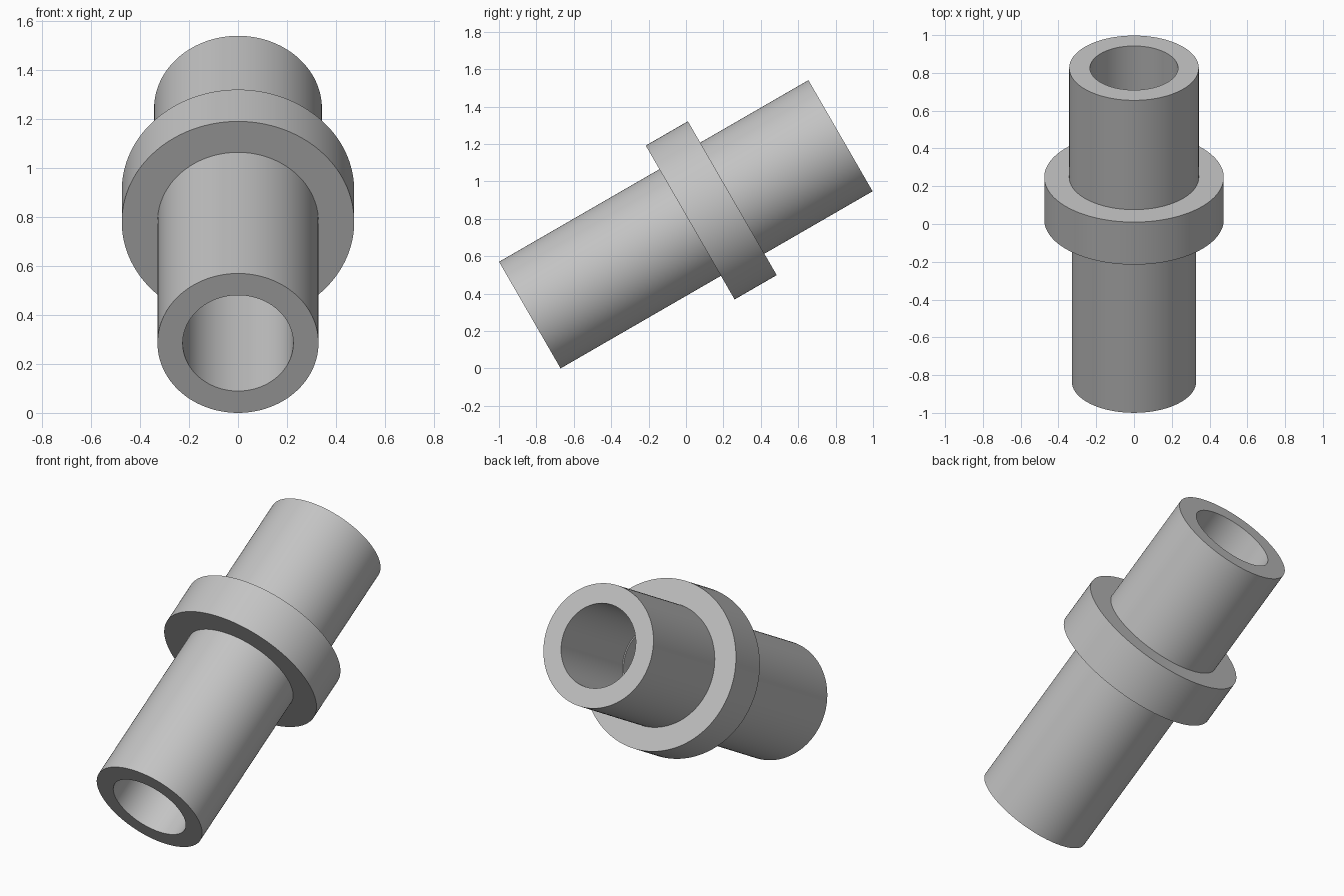
import bpy
import bmesh
import math
from mathutils import Matrix, Vector

if "Cube" in bpy.data.objects:
    bpy.data.objects.remove(bpy.data.objects["Cube"], do_unlink=True)

SEGMENTS = 128
FLANGE_START, FLANGE_END, LENGTH = 0.99, 1.25, 1.918

# Plain grey material
grey = bpy.data.materials.new("plain grey")
grey.use_nodes = True
colour = (0.55, 0.55, 0.55, 1)
grey.diffuse_color = colour
grey.node_tree.nodes["Principled BSDF"].inputs["Base Color"].default_value = colour

# Closed (radius, distance along axis) outline: outside of the tube, then the stepped bore
profile = [
    (0.329, 0), (0.329, FLANGE_START),
    (0.475, FLANGE_START), (0.475, FLANGE_END),
    (0.343, FLANGE_END), (0.343, LENGTH),
    (0.233, LENGTH), (0.233, FLANGE_END),
    (0.226, FLANGE_END), (0.226, 0),
]


def lathe(name, outline, material):
    """Revolve a closed outline about the local z axis."""
    bm = bmesh.new()
    rings = []
    for i in range(SEGMENTS):
        a = math.tau * i / SEGMENTS
        rings.append([bm.verts.new((r * math.cos(a), r * math.sin(a), h))
                      for r, h in outline])
    for i, ring in enumerate(rings):
        following = rings[(i + 1) % SEGMENTS]
        for j in range(len(outline)):
            k = (j + 1) % len(outline)
            bm.faces.new((ring[j], following[j], following[k], ring[k]))
    bmesh.ops.recalc_face_normals(bm, faces=bm.faces)
    mesh = bpy.data.meshes.new(name)
    bm.to_mesh(mesh)
    bm.free()
    mesh.materials.append(material)
    obj = bpy.data.objects.new(name, mesh)
    bpy.context.collection.objects.link(obj)
    return obj


# Flanged tube, leaning so that its back end rises by 30 degrees
tube = lathe("flanged_tube", profile, grey)
tilt = Matrix.Rotation(math.radians(-60), 4, "X")
tube.data.transform(Matrix.Translation(Vector((0, -0.835, 0.285))) @ tilt)

bpy.ops.object.select_all(action="DESELECT")
tube.select_set(True)
bpy.context.view_layer.objects.active = tube
bpy.ops.object.shade_smooth_by_angle(angle=math.radians(30))
